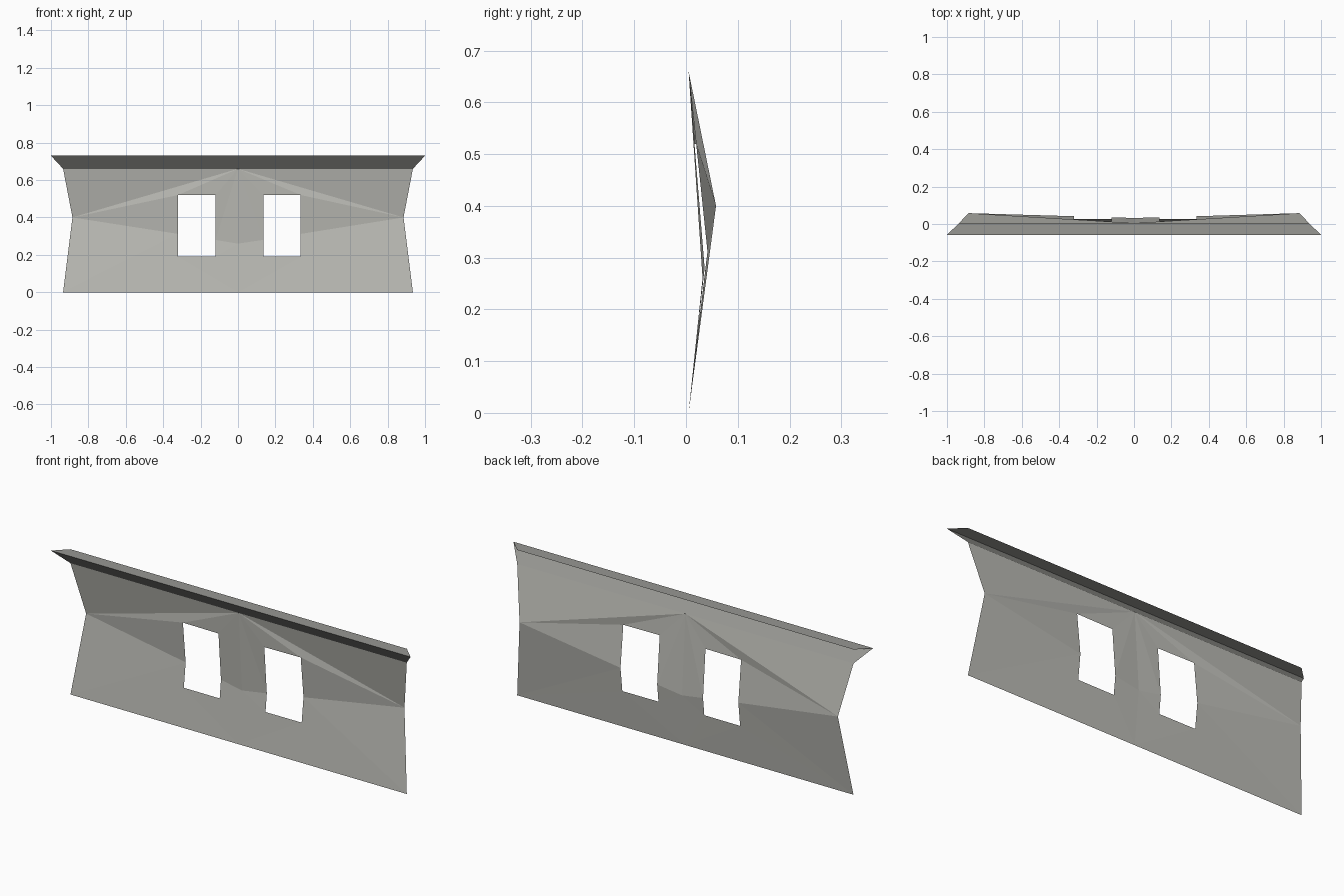
import bpy, bmesh

if "Cube" in bpy.data.objects:
    bpy.data.objects.remove(bpy.data.objects["Cube"])


def material(name, rgb):
    m = bpy.data.materials.new(name)
    m.diffuse_color = (*rgb, 1)
    m.use_nodes = True
    m.node_tree.nodes["Principled BSDF"].inputs["Base Color"].default_value = m.diffuse_color
    return m


def finish(bm, name, mat):
    me = bpy.data.meshes.new(name)
    bm.to_mesh(me)
    bm.free()
    me.materials.append(mat)
    ob = bpy.data.objects.new(name, me)
    bpy.context.collection.objects.link(ob)
    return ob


wall_mat = material("pale grey plaster", (0.50, 0.50, 0.465))
trim_mat = material("mid grey trim", (0.31, 0.31, 0.29))

# Folded wall sheet: right half as named points (x, y, z), then mirrored
points = {
    "base_mid": (0, 0.005, 0), "base_end": (0.935, 0.005, 0),
    "waist_end": (0.885, 0.058, 0.40), "waist_mid": (0, 0.032, 0.26),
    "top_end": (0.935, 0.005, 0.66), "top_mid": (0, 0.005, 0.66),
    # window opening corners and the points where the fold meets it
    "in_low": (0.1275, 0.026, 0.19), "in_fold": (0.1275, 0.036, 0.28),
    "in_high": (0.1275, 0.0164, 0.52), "out_low": (0.3275, 0.027, 0.19),
    "out_fold": (0.3275, 0.0415, 0.312), "out_high": (0.3275, 0.0197, 0.52),
}
panels = [
    "top_mid waist_end top_end", "top_mid out_high waist_end",
    "top_mid in_high out_high", "top_mid in_fold in_high",
    "top_mid waist_mid in_fold", "waist_end out_high out_fold",
    "waist_mid base_mid in_low", "waist_mid in_low in_fold",
    "base_mid out_low in_low", "base_mid base_end out_low",
    "base_end out_fold out_low", "base_end waist_end out_fold",
]
bm = bmesh.new()
for side in (1, -1):
    verts = {}
    for n, (x, y, z) in points.items():
        shift = 0.0075 if n.startswith(("in_", "out_")) else 0
        verts[n] = bm.verts.new((side * x + shift, y, z))
    for panel in panels:
        bm.faces.new([verts[n] for n in panel.split()])
bmesh.ops.remove_doubles(bm, verts=bm.verts, dist=1e-4)
for f in bm.faces:  # fronts face -y
    f.normal_update()
    if f.normal.y > 0:
        f.normal_flip()
finish(bm, "wall_panel", wall_mat)

# Cornice: slanted soffit and flat top, open at the back and ends
profile = [(0.935, 0.005, 0.66), (1.0, -0.058, 0.73), (0.935, 0.005, 0.73)]
bm = bmesh.new()
rows = [[bm.verts.new((s * x, y, z)) for s in (-1, 1)] for x, y, z in profile]
for lo, hi in zip(rows, rows[1:]):
    bm.faces.new((lo[0], lo[1], hi[1], hi[0]))
finish(bm, "cornice", trim_mat)
